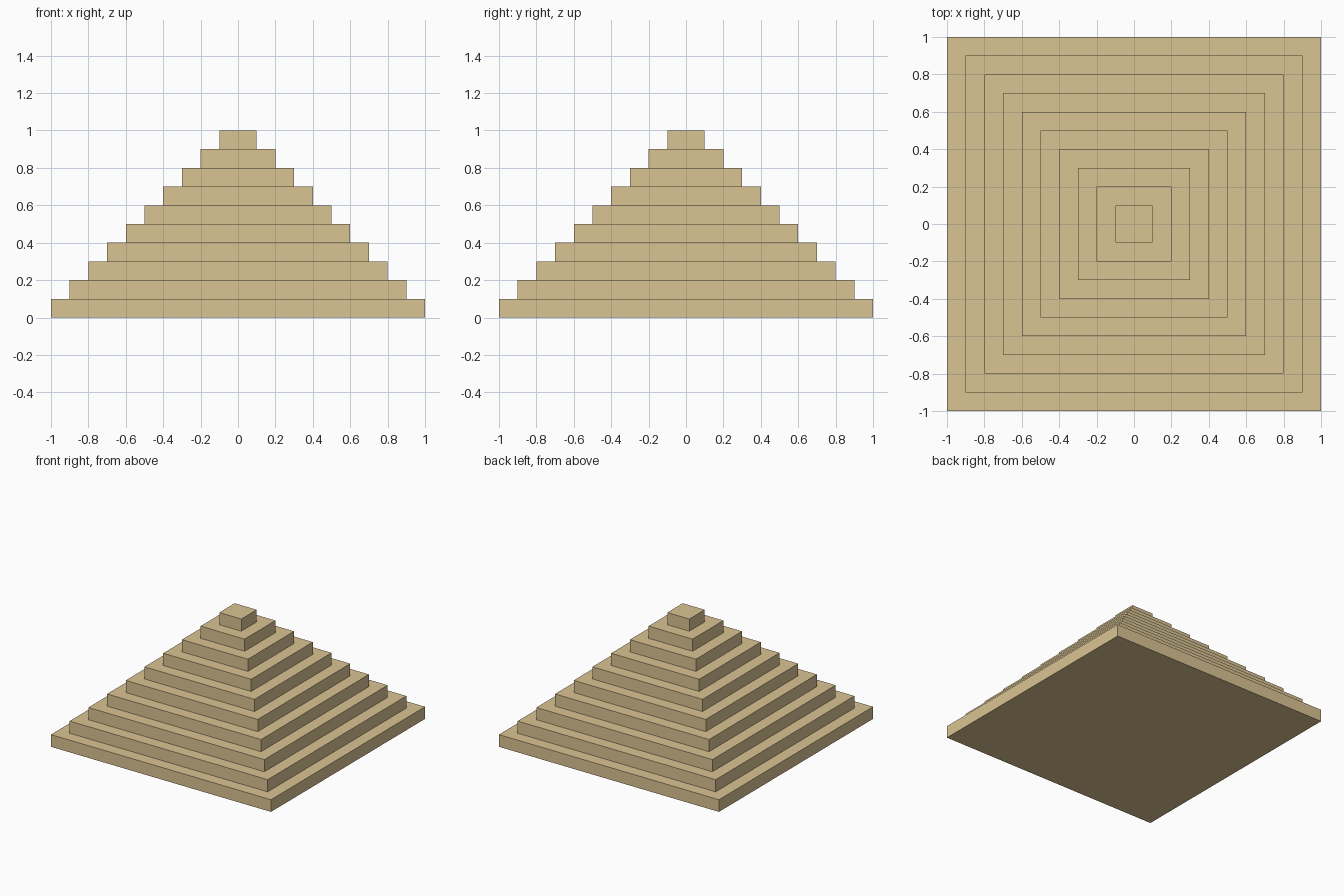
import bpy
import bmesh

if "Cube" in bpy.data.objects:
    bpy.data.objects.remove(bpy.data.objects["Cube"])

TIERS = 10
STEP = 0.1  # height and depth of every step


def square(bm, half, z):
    return [bm.verts.new((sx * half, sy * half, z))
            for sx, sy in ((-1, -1), (1, -1), (1, 1), (-1, 1))]


# Stepped skin: a wall then a tread for each tier, closed top and bottom
bm = bmesh.new()
rings = []
for i in range(TIERS):
    half = 1 - i * STEP
    rings += [square(bm, half, i * STEP), square(bm, half, (i + 1) * STEP)]

for low, high in zip(rings, rings[1:]):
    for k in range(4):
        n = (k + 1) % 4
        bm.faces.new((low[k], low[n], high[n], high[k]))
bm.faces.new(rings[0][::-1])
bm.faces.new(rings[-1])

mesh = bpy.data.meshes.new("stepped_pyramid")
bm.to_mesh(mesh)
bm.free()

# Sandstone colour
stone = bpy.data.materials.new("sandstone")
stone.diffuse_color = (0.70, 0.55, 0.29, 1)
stone.use_nodes = True
stone.node_tree.nodes["Principled BSDF"].inputs["Base Color"].default_value = stone.diffuse_color
mesh.materials.append(stone)

pyramid = bpy.data.objects.new("stepped_pyramid", mesh)
bpy.context.collection.objects.link(pyramid)
